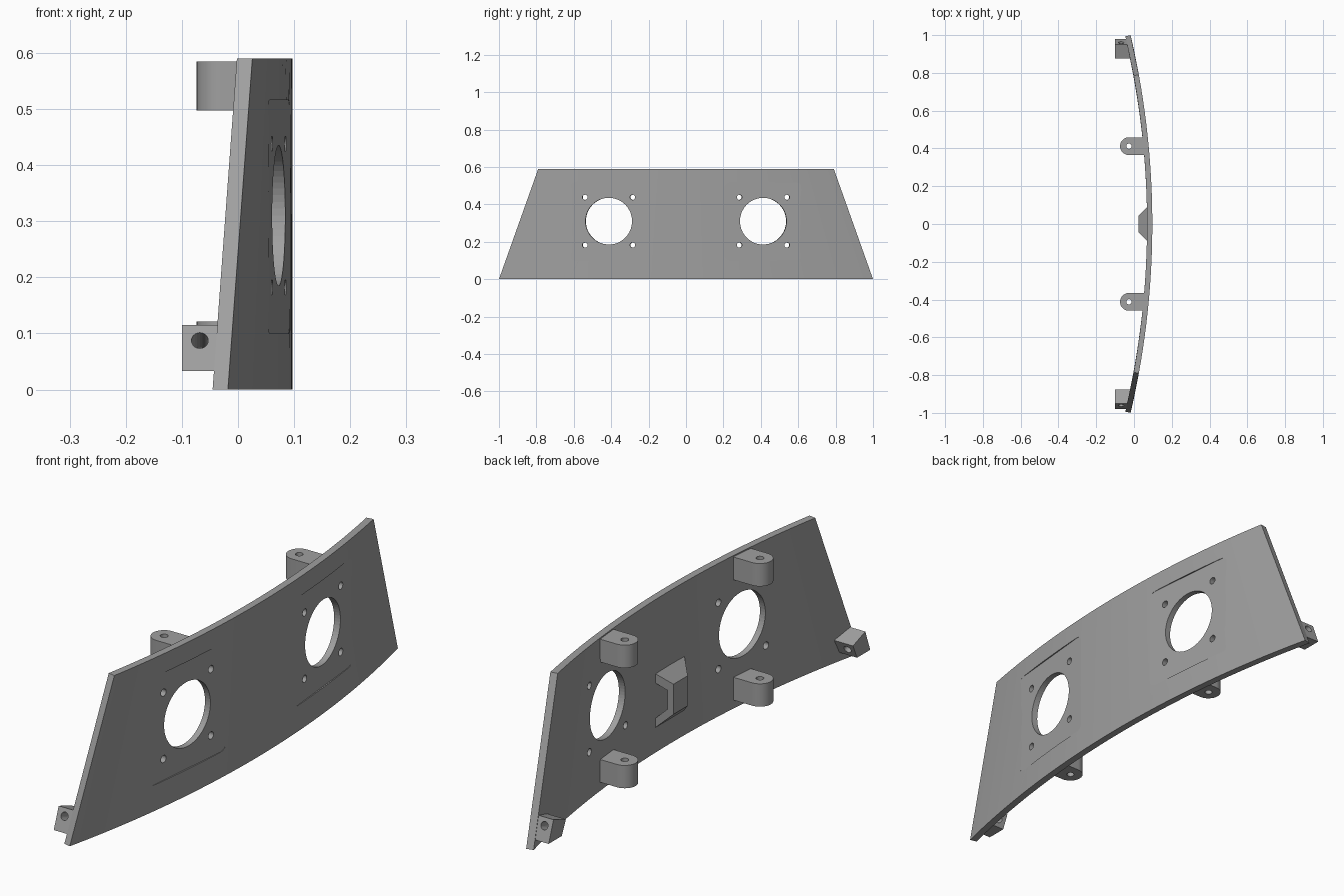
import bpy, bmesh, math
from mathutils import Matrix, Vector

if "Cube" in bpy.data.objects:
    bpy.data.objects.remove(bpy.data.objects["Cube"])

R_OUT, R_IN, CX = 4.405, 4.377, -4.308      # panel arc radii and centre
H, SLOPE = 0.59, 0.21 / 0.59                # height, inward lean of the ends

grey = bpy.data.materials.new("grey")
grey.diffuse_color = (0.35, 0.35, 0.35, 1)
grey.use_nodes = True
grey.node_tree.nodes["Principled BSDF"].inputs["Base Color"].default_value = grey.diffuse_color


def make(name, bm):
    bmesh.ops.recalc_face_normals(bm, faces=bm.faces)
    me = bpy.data.meshes.new(name)
    bm.to_mesh(me)
    bm.free()
    me.materials.append(grey)
    ob = bpy.data.objects.new(name, me)
    bpy.context.collection.objects.link(ob)
    return ob


def prism(name, pts, offset):
    """Extrude a planar polygon along an offset vector."""
    bm = bmesh.new()
    face = bm.faces.new([bm.verts.new(p) for p in pts])
    new = bmesh.ops.extrude_face_region(bm, geom=[face])["geom"]
    bmesh.ops.translate(bm, vec=offset, verts=[v for v in new if isinstance(v, bmesh.types.BMVert)])
    return make(name, bm)


def rod(name, centre, axis, r, length, n=32):
    bm = bmesh.new()
    rot = Vector(axis).to_track_quat('Z', 'Y').to_matrix().to_4x4()
    bmesh.ops.create_cone(bm, cap_ends=True, segments=n, radius1=r, radius2=r,
                          depth=length, matrix=Matrix.Translation(centre) @ rot)
    return make(name, bm)


def cut(ob, cutters):
    for c in cutters:
        m = ob.modifiers.new("cut", 'BOOLEAN')
        m.operation, m.solver, m.object = 'DIFFERENCE', 'EXACT', c
        c.hide_render = True
        c.hide_viewport = True


def smooth(ob):
    bpy.ops.object.select_all(action='DESELECT')
    ob.select_set(True)
    bpy.context.view_layer.objects.active = ob
    bpy.ops.object.shade_smooth_by_angle(angle=math.radians(30))


# Curved panel with slanted ends
bm = bmesh.new()
N = 48
a0, a1 = math.asin(1 / R_OUT), math.asin((1 - SLOPE * H) / R_OUT)
rings = []
for i in range(N + 1):
    t = 2 * i / N - 1
    rings.append([bm.verts.new((CX + r * math.cos(a * t), r * math.sin(a * t), z))
                  for r, a, z in ((R_OUT, a0, 0), (R_OUT, a1, H), (R_IN, a1, H), (R_IN, a0, 0))])
for p, q in zip(rings, rings[1:]):
    for k in range(4):
        bm.faces.new((p[k], p[(k + 1) % 4], q[(k + 1) % 4], q[k]))
bm.faces.new(rings[0])
bm.faces.new(rings[-1])
panel = make("curved_panel", bm)

# Round openings, screw holes and shallow flat seats on the outer face
cutters = []
for s in (-1, 1):
    a = s * math.asin(0.412 / 4.39)
    n = Vector((math.cos(a), math.sin(a), 0))
    t = Vector((-math.sin(a), math.cos(a), 0))
    up = Vector((0, 0, 1))
    c = Vector((CX, 0, 0.31)) + n * 4.39
    cutters.append(rod("opening_cutter", c, n, 0.125, 0.2, 64))
    for i in (-1, 1):
        for j in (-1, 1):
            cutters.append(rod("screw_cutter", c + t * i * 0.128 + up * j * 0.128, n, 0.014, 0.2, 20))
    seat = Vector((CX, 0, 0.308)) + n * (R_OUT - 0.005)
    pts = []
    for k in range(4):
        for m in range(6):
            g = math.radians(90 * k + 18 * m)
            sx, sz = ((1, 1), (-1, 1), (-1, -1), (1, -1))[k]
            pts.append(seat + t * (sx * 0.18 + 0.03 * math.cos(g)) + up * (sz * 0.178 + 0.03 * math.sin(g)))
    cutters.append(prism("seat_cutter", pts, n * 0.1))
cut(panel, cutters)
smooth(panel)

# Round-nosed mounting lugs on the inner face
for s in (-1, 1):
    for z, label in ((0.033, "lower"), (0.497, "upper")):
        y = s * 0.412
        pts = [(0.065, y - 0.047, z), (0.065, y + 0.047, z)]
        for k in range(17):
            g = math.pi / 2 + math.pi * k / 16
            pts.append((-0.027 + 0.047 * math.cos(g), y + 0.047 * math.sin(g), z))
        lug = prism(label + "_lug", pts, (0, 0, 0.088))
        cut(lug, [rod("lug_cutter", (-0.027, y, z + 0.044), (0, 0, 1), 0.014, 0.2, 20)])
        smooth(lug)

# Tilted end blocks with a through hole
for s in (-1, 1):
    prof = ((0.98, 0.033), (0.95, 0.115), (0.875, 0.088), (0.9, 0.033))
    block = prism("end_block", [(-0.1, s * y, z) for y, z in prof], (0.08, 0, 0))
    cut(block, [rod("block_cutter", (-0.068, s * 0.92, 0.073), (0, s, SLOPE), 0.015, 0.3, 20)])
    smooth(block)

# Chamfered bridge with a passage running through it
bm = bmesh.new()
base = [bm.verts.new((0.075, y * 0.095, 0.2 + z * 0.11)) for y, z in ((-1, -1), (1, -1), (1, 1), (-1, 1))]
top = [bm.verts.new((0.023, y * 0.043, 0.2 + z * 0.058)) for y, z in ((-1, -1), (1, -1), (1, 1), (-1, 1))]
bm.faces.new(base)
bm.faces.new(top)
for k in range(4):
    bm.faces.new((base[k], base[(k + 1) % 4], top[(k + 1) % 4], top[k]))
bridge = make("cable_bridge", bm)
cut(bridge, [prism("bridge_cutter", [(0.08, -0.15, 0.12), (0.038, -0.15, 0.164),
                                     (0.038, -0.15, 0.236), (0.08, -0.15, 0.28)], (0, 0.3, 0))])
